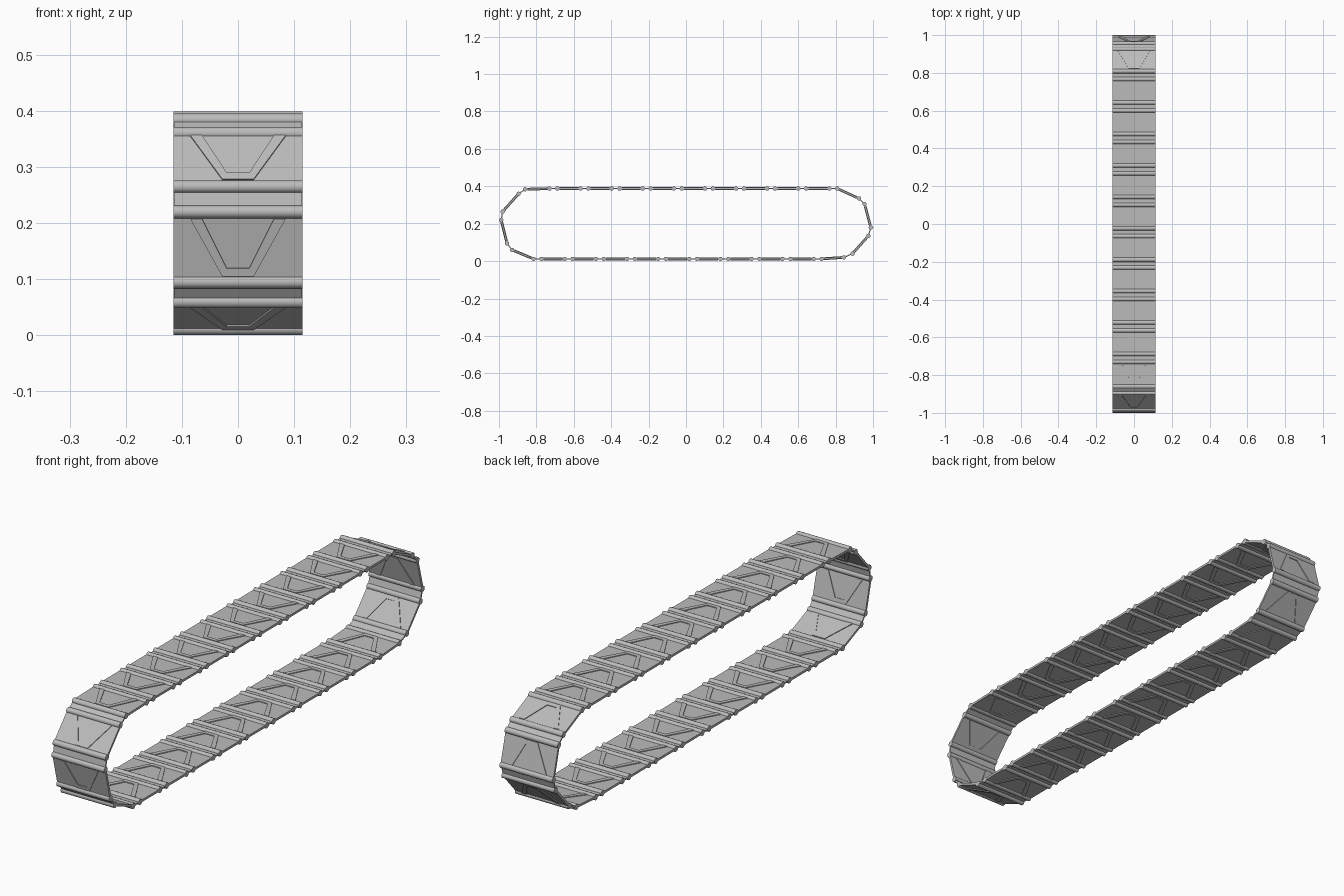
import bpy, bmesh, math
from mathutils import Matrix, Vector

if "Cube" in bpy.data.objects:
    bpy.data.objects.remove(bpy.data.objects["Cube"])

HALF_W = 0.115    # half width of the track
PIN_R = 0.0115    # hinge pin radius
PLATE = 0.0045    # half thickness of a plate
RIDGE = 0.0075    # half thickness across the raised grip

steel = bpy.data.materials.new("steel grey")
steel.diffuse_color = (0.5, 0.5, 0.5, 1)
steel.use_nodes = True
steel.node_tree.nodes["Principled BSDF"].inputs["Base Color"].default_value = steel.diffuse_color

# Hinge pins (y, z) in running order: up the front, along the top, down the back, back underneath
pins = [(-0.815, 0.012), (-0.93, 0.06), (-0.957, 0.095), (-0.988, 0.22),
        (-0.98, 0.265), (-0.895, 0.36), (-0.86, 0.384)]
for k in range(10):
    y = -0.73 + 0.1663 * k
    pins += [(y, 0.388), (y + 0.042, 0.388)]
pins += [(0.925, 0.335), (0.955, 0.305), (0.988, 0.18), (0.975, 0.135),
         (0.89, 0.04), (0.845, 0.02)]
for k in range(10):
    y = 0.725 - 0.1664 * k
    pins += [(y, 0.012), (y - 0.042, 0.012)]
pins.pop()        # the last pin is the first one again


def frame(a, b):
    """Matrix whose y runs from pin a to pin b and z points out of the loop."""
    t = Vector((0, b[0] - a[0], b[1] - a[1]))
    length = t.length
    t.normalize()
    x = Vector((1, 0, 0))
    n = x.cross(t)
    m = Matrix((x, t, n)).transposed().to_4x4()
    m.translation = (0, a[0], a[1])
    return m, length


def prism(bm, outline, z0, z1, m):
    """Solid from a counter-clockwise outline."""
    lo = [bm.verts.new(m @ Vector((x, y, z0))) for x, y in outline]
    hi = [bm.verts.new(m @ Vector((x, y, z1))) for x, y in outline]
    bm.faces.new(hi)
    bm.faces.new(lo[::-1])
    for i in range(len(lo)):
        j = (i + 1) % len(lo)
        bm.faces.new((lo[i], lo[j], hi[j], hi[i]))


def slab(bm, half_w, y0, y1, h, m):
    prism(bm, [(-half_w, y0), (half_w, y0), (half_w, y1), (-half_w, y1)], -h, h, m)


def finish(bm, name, smooth=False):
    bmesh.ops.recalc_face_normals(bm, faces=bm.faces)
    me = bpy.data.meshes.new(name)
    bm.to_mesh(me)
    bm.free()
    me.materials.append(steel)
    ob = bpy.data.objects.new(name, me)
    bpy.context.collection.objects.link(ob)
    if smooth:
        bpy.context.view_layer.objects.active = ob
        ob.select_set(True)
        bpy.ops.object.shade_smooth_by_angle(angle=math.radians(40))
        ob.select_set(False)


plates, grips, joints, rods = (bmesh.new() for _ in range(4))
for i, a in enumerate(pins):
    b = pins[(i + 1) % len(pins)]
    m, length = frame(a, b)
    if i % 2 == 0:
        # link plate with a V-shaped raised grip on both sides
        slab(plates, HALF_W, 0, length, PLATE, m)
        e = length - 0.011
        vee = [(-0.085, e), (-0.028, 0.012), (0.028, 0.012), (0.085, e),
               (0.064, e), (0.02, 0.027), (-0.02, 0.027), (-0.064, e)]
        prism(grips, vee, -RIDGE, RIDGE, m)
    else:
        # thin connector between neighbouring links
        slab(joints, HALF_W - 0.001, 0, length, 0.003, m)
    # hinge pin across the track
    bmesh.ops.create_cone(rods, cap_ends=True, segments=14, radius1=PIN_R, radius2=PIN_R,
                          depth=2 * HALF_W,
                          matrix=m @ Matrix.Rotation(math.pi / 2, 4, 'Y'))

finish(plates, "track_plates")
finish(grips, "track_grips")
finish(joints, "track_connectors")
finish(rods, "hinge_pins", smooth=True)
